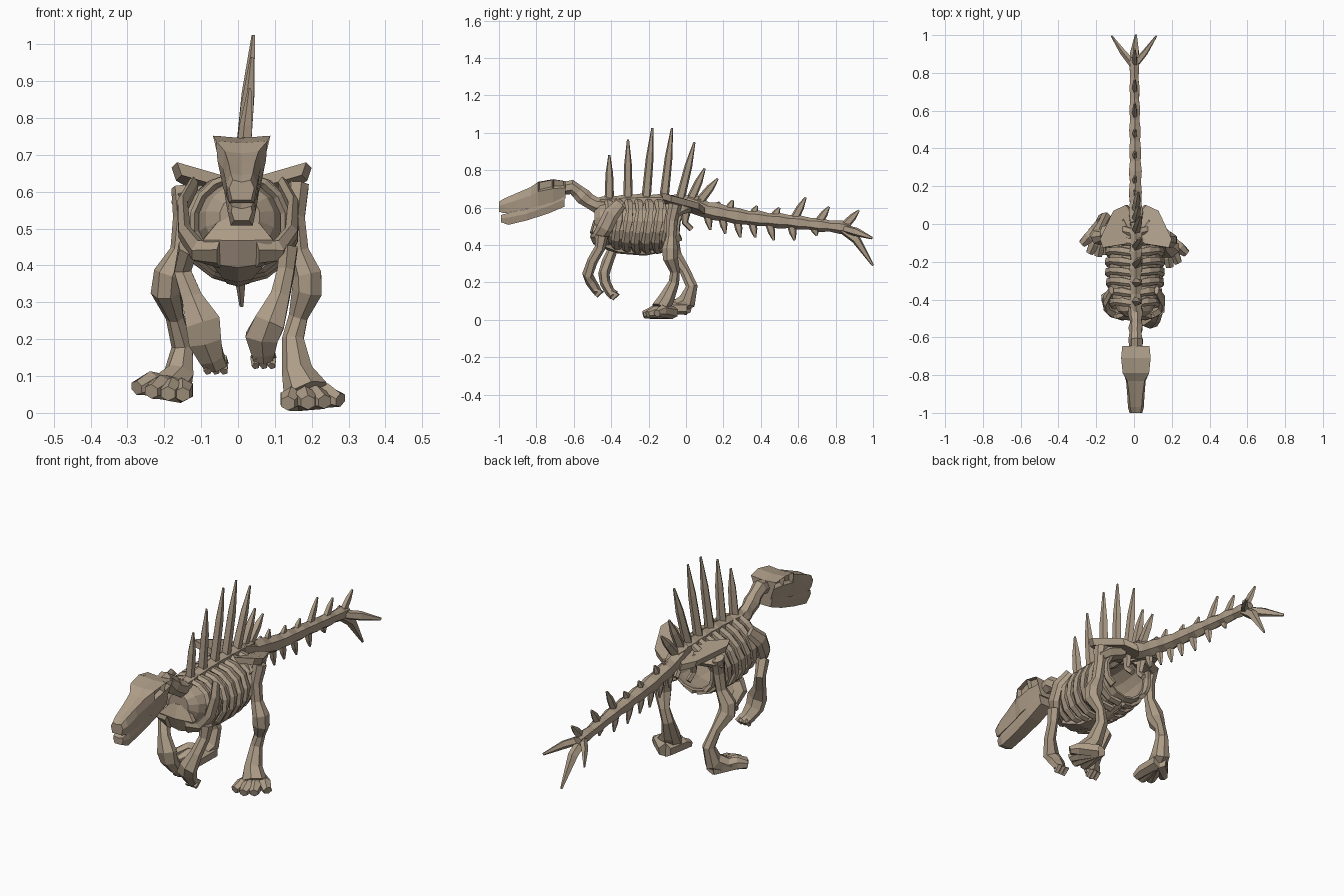
import bpy, bmesh, math, random
from mathutils import Vector

random.seed(4)
bone = bpy.data.materials.new("weathered bone")
bone.diffuse_color = (0.42, 0.335, 0.245, 1)


def finish(name, bm):
    bmesh.ops.recalc_face_normals(bm, faces=bm.faces)
    me = bpy.data.meshes.new(name)
    bm.to_mesh(me)
    bm.free()
    me.materials.append(bone)
    ob = bpy.data.objects.new(name, me)
    bpy.context.collection.objects.link(ob)
    return ob


def loft(rings, cap_start=True, cap_end=True):
    bm = bmesh.new()
    vs = [[bm.verts.new(p) for p in r] for r in rings]
    n = len(vs[0])
    for a, b in zip(vs, vs[1:]):
        for i in range(n):
            j = (i + 1) % n
            bm.faces.new((a[i], a[j], b[j], b[i]))
    if cap_start:
        bm.faces.new(vs[0])
    if cap_end:
        bm.faces.new(vs[-1])
    return bm


def limb(name, pts, sides=6, ref=(1, 0, 0), jitter=0.0):
    """Tapered bone through (x, y, z, radius along ref, radius across)."""
    P = [Vector(p[:3]) for p in pts]
    rings = []
    for i, p in enumerate(pts):
        t = (P[min(i + 1, len(P) - 1)] - P[max(i - 1, 0)]).normalized()
        u = Vector(ref)
        u = (u - t * u.dot(t)).normalized()
        v = t.cross(u)
        rings.append([])
        for k in range(sides):
            a = math.tau * (k + 0.5) / sides
            s = 1 + random.uniform(-jitter, jitter)
            rings[-1].append(P[i] + s * (u * math.cos(a) * p[3] + v * math.sin(a) * p[4]))
    return finish(name, loft(rings))


def spike(name, base, tip, r, rx=None):
    b, t = Vector(base), Vector(tip)
    m = b.lerp(t, 0.6)
    rx = rx or r * 0.8
    limb(name, [(*b, rx, r), (*m, rx * 0.8, r * 0.8), (*t, 0.005, 0.006)], 5)


def plate(name, corners, offset):
    bm = bmesh.new()
    f = bm.faces.new([bm.verts.new(c) for c in corners])
    new = bmesh.ops.extrude_face_region(bm, geom=[f])["geom"]
    bmesh.ops.translate(bm, vec=offset, verts=[e for e in new if isinstance(e, bmesh.types.BMVert)])
    return finish(name, bm)


CX = 0.01


def head_part(secs):
    """Sections: y, bottom z, top z, half width at bottom, middle, top."""
    rings = []
    for y, zb, zt, wb, wm, wt in secs:
        zm = zb + (zt - zb) * 0.6
        rings.append([(CX + wb, y, zb), (CX + wm, y, zm), (CX + wt, y, zt),
                      (CX, y, zt - 0.006), (CX - wt, y, zt), (CX - wm, y, zm), (CX - wb, y, zb)])
    return loft(rings)


# skull with sunken eye sockets, and the lower jaw
skull = head_part([
    (-1.00, 0.578, 0.632, 0.026, 0.034, 0.024), (-0.97, 0.570, 0.650, 0.034, 0.042, 0.030),
    (-0.90, 0.582, 0.680, 0.040, 0.046, 0.036), (-0.83, 0.598, 0.710, 0.044, 0.052, 0.046),
    (-0.79, 0.608, 0.738, 0.050, 0.066, 0.070), (-0.71, 0.628, 0.752, 0.046, 0.066, 0.078),
    (-0.645, 0.650, 0.742, 0.040, 0.058, 0.072)])
bmesh.ops.recalc_face_normals(skull, faces=skull.faces)
sockets = [f for f in skull.faces if abs(f.normal.x) > 0.5 and -0.79 < f.calc_center_median().y < -0.66
           and f.calc_center_median().z > 0.69]
bmesh.ops.inset_individual(skull, faces=sockets, thickness=0.01, depth=-0.02)
finish("skull", skull)
finish("lower_jaw", head_part([
    (-0.99, 0.522, 0.560, 0.020, 0.028, 0.026), (-0.95, 0.508, 0.572, 0.030, 0.038, 0.034),
    (-0.85, 0.532, 0.592, 0.032, 0.042, 0.040), (-0.74, 0.567, 0.632, 0.036, 0.048, 0.048),
    (-0.65, 0.605, 0.672, 0.036, 0.046, 0.042)]))

# neck, back and tail with knobbly vertebrae
limb("neck", [(CX, -0.67, 0.70, .035, .035), (CX, -0.61, 0.712, .04, .04), (CX, -0.575, 0.685, .032, .038),
              (CX, -0.55, 0.66, .038, .044), (CX, -0.52, 0.635, .032, .04), (CX, -0.48, 0.615, .04, .042),
              (CX, -0.42, 0.615, .035, .035)], 7, jitter=0.08)
limb("backbone", [(CX, -0.46 + 0.045 * i, 0.625 + 0.012 * math.sin(i / 12 * math.pi),
                   .038 if i % 2 else .03, .038 if i % 2 else .032) for i in range(13)], 6, jitter=0.06)
tail_path = [(0.0, 0.635), (0.1, 0.59), (0.3, 0.55), (0.6, 0.52), (0.88, 0.49)]


def tail_z(y):
    for (a, za), (b, zb) in zip(tail_path, tail_path[1:]):
        if y <= b:
            return za + (zb - za) * (y - a) / (b - a)
    return tail_path[-1][1]


tail = []
for i in range(17):
    y = i * 0.88 / 16
    r = (0.048 - 0.016 * y / 0.88) * (1.06 if i % 2 else 0.9)
    tail.append((CX * (1 - y), y, tail_z(y), r * 0.82, r))
limb("tail", tail, 6, jitter=0.06)

# sail of tall spines: base y, tip y, tip z
for i, (yb, yt, zt) in enumerate([(-.41, -.41, .88), (-.31, -.31, .965), (-.215, -.18, 1.025), (-.12, -.075, 1.025),
                                  (-.035, .045, .95), (.02, .10, .81), (.07, .17, .755)]):
    spike(f"sail_spine_{i}", (CX, yb, 0.63), (0.015 + (zt - 0.64) * 0.07, yt, zt), 0.027, 0.024)

# tail spikes above and below: base y, tip y, tip z
for i, (yb, yt, zt) in enumerate([(.14, .18, .63), (.22, .25, .64), (.35, .38, .61), (.46, .50, .60), (.57, .64, .655),
                                  (.70, .765, .605), (.84, .925, .585), (.11, .13, .48), (.19, .21, .46), (.27, .29, .44),
                                  (.35, .37, .44), (.44, .47, .425), (.56, .58, .425), (.68, .70, .45)]):
    spike(f"tail_spike_{i}", (0.004, yb, tail_z(yb)), (0.004, yt, zt), 0.026, 0.015)

# splayed tail tip
for i, s in enumerate((-1, 1)):
    limb(f"tail_fork_{i}", [(0, 0.84, 0.49, .022, .022), (s * 0.06, 0.91, 0.47, .016, .024),
                            (s * 0.118, 0.995, 0.437, .005, .007)], 5)
limb("tail_fork_low", [(0, 0.83, 0.49, .025, .025), (0.005, 0.91, 0.43, .025, .026), (0.01, 1.0, 0.29, .006, .006)], 5)


# rib cage: hollow shell closed in front, with separate ribs standing proud
def cage(y):
    """Half width and lowest z of the chest at y."""
    t = (y + 0.22) / 0.27
    return 0.15 - 0.045 * t * t, 0.36 + 0.065 * t * t


def cage_point(y, a, grow=0.0):
    w, zb = cage(y)
    zc, h = (0.64 + zb) / 2, (0.64 - zb) / 2
    return (CX / 2 + (w + grow) * math.sin(a), y, zc + (h + grow) * math.cos(a))


shell = []
for k, y in enumerate([-0.49, -0.46, -0.40, -0.3, -0.2, -0.1, -0.06]):
    g = (-0.05, -0.02, -0.01, -0.01, -0.01, -0.01, -0.01)[k]
    shell.append([cage_point(y, math.tau * i / 14, g) for i in range(14)])
ob = finish("chest_shell", loft(shell, True, False))
ob.modifiers.new("thickness", 'SOLIDIFY').thickness = 0.012
for s in (-1, 1):
    side = "left" if s < 0 else "right"
    for k in range(8):
        y = -0.42 + k * 0.054
        stop = math.pi * (0.98 if k < 7 else 0.75)
        pts = []
        for j in range(8):
            p = cage_point(y, s * (0.12 + (stop - 0.12) * j / 7))
            pts.append((p[0], p[1] + 0.012 * math.sin(j * 0.9), p[2], 0.02 + 0.005 * (j % 2), 0.013))
        limb(f"{side}_rib_{k}", pts, 5, (0, 1, 0), 0.1)
limb("breastbone", [(0, -0.475, 0.53, .05, .02), (0, -0.49, 0.47, .11, .024), (0, -0.465, 0.415, .085, .026),
                    (0, -0.36, 0.372, .045, .018), (0, -0.22, 0.358, .035, .015), (0, -0.10, 0.378, .02, .012)], 6)

# hips and shoulders, mirrored
for s in (-1, 1):
    side = "left" if s < 0 else "right"
    plate(f"{side}_hip_blade", [(CX + s * x, y, z) for x, y, z in
          [(.02, -.10, .635), (.175, -.125, .68), (.19, -.08, .665), (.12, .07, .625), (.055, .10, .60), (.02, .06, .60)]],
          (-s * 0.012, 0, -0.035))
    limb(f"{side}_hip_socket", [(CX + s * .05, 0.0, .60, .03, .05), (s * .12, -0.04, .59, .03, .05),
                                (s * .155, -0.07, .57, .03, .04)], 6, (0, 0, 1))
    limb(f"{side}_hip_prong", [(s * .045, 0.0, .59, .018, .03), (s * .04, -0.005, .52, .014, .018),
                               (s * .035, 0.03, .485, .012, .016)], 5)
    limb(f"{side}_shoulder_blade", [(s * .12, -.35, .62, .014, .03), (s * .15, -.40, .565, .016, .042),
                                    (s * .145, -.435, .49, .02, .042), (s * .11, -.465, .44, .026, .04),
                                    (s * .05, -.49, .43, .02, .04)], 6, jitter=0.05)

# hind legs: thigh, shin, foot (the right one steps forward, the left one is set back)
legs = {
    "right": (1, [(.165, -.055, .62, .032, .037), (.155, -.075, .53, .031, .032), (.165, -.08, .44, .028, .028),
                  (.188, -.085, .375, .042, .042), (.19, -.085, .33, .042, .042), (.165, -.06, .26, .027, .028),
                  (.15, -.065, .20, .03, .03), (.16, -.105, .11, .044, .042), (.185, -.14, .055, .065, .048)],
              [(.135, -.22, .026), (.19, -.228, .028), (.235, -.205, .03), (.278, -.155, .035)], (.165, -.07, .04)),
    "left": (-1, [(-.15, -.04, .61, .032, .037), (-.145, -.06, .53, .031, .032), (-.155, -.065, .44, .028, .028),
                  (-.188, -.07, .375, .042, .042), (-.193, -.06, .33, .042, .042), (-.17, -.005, .26, .026, .028),
                  (-.15, .03, .18, .03, .033), (-.16, .01, .10, .042, .048), (-.19, -.05, .068, .055, .038)],
             [(-.15, -.16, .05), (-.19, -.17, .052), (-.235, -.155, .058), (-.275, -.105, .068)], (-.155, .005, .062))}
for side, (s, path, toes, heel) in legs.items():
    limb(f"{side}_hind_leg", path, 7, jitter=0.08)
    hx, hy, hz = heel
    for i, t in enumerate(toes):
        mx, my = hx * .3 + t[0] * .7, hy * .3 + t[1] * .7
        limb(f"{side}_toe_{i}", [(hx, hy, hz, .038, .035), (mx, my, t[2] + .012, .033, .033),
                                 (*t, .022, .02)], 6)

# small front arms with hooked hands
arms = {
    "right": [(.135, -.45, .45, .03, .035), (.13, -.46, .385, .026, .028), (.115, -.50, .315, .03, .03),
              (.085, -.525, .245, .048, .03), (.065, -.51, .205, .05, .03), (.068, -.485, .165, .036, .026),
              (.07, -.47, .145, .03, .024)],
    "left": [(-.135, -.435, .45, .03, .035), (-.15, -.39, .385, .028, .03), (-.125, -.42, .31, .034, .03),
             (-.095, -.44, .245, .052, .032), (-.09, -.43, .195, .05, .03), (-.07, -.405, .15, .038, .026),
             (-.06, -.385, .13, .034, .028)]}
for side, path in arms.items():
    limb(f"{side}_arm", path, 6, jitter=0.08)
    x, y, z = path[-1][:3]
    for i in (-1, 0, 1):
        limb(f"{side}_finger_{i + 1}", [(x + i * .016, y - .015, z + .015, .016, .018),
                                        (x + i * .022, y + .012, z + .004, .015, .02),
                                        (x + i * .022, y - .012, z - .018, .011, .012)], 5)
